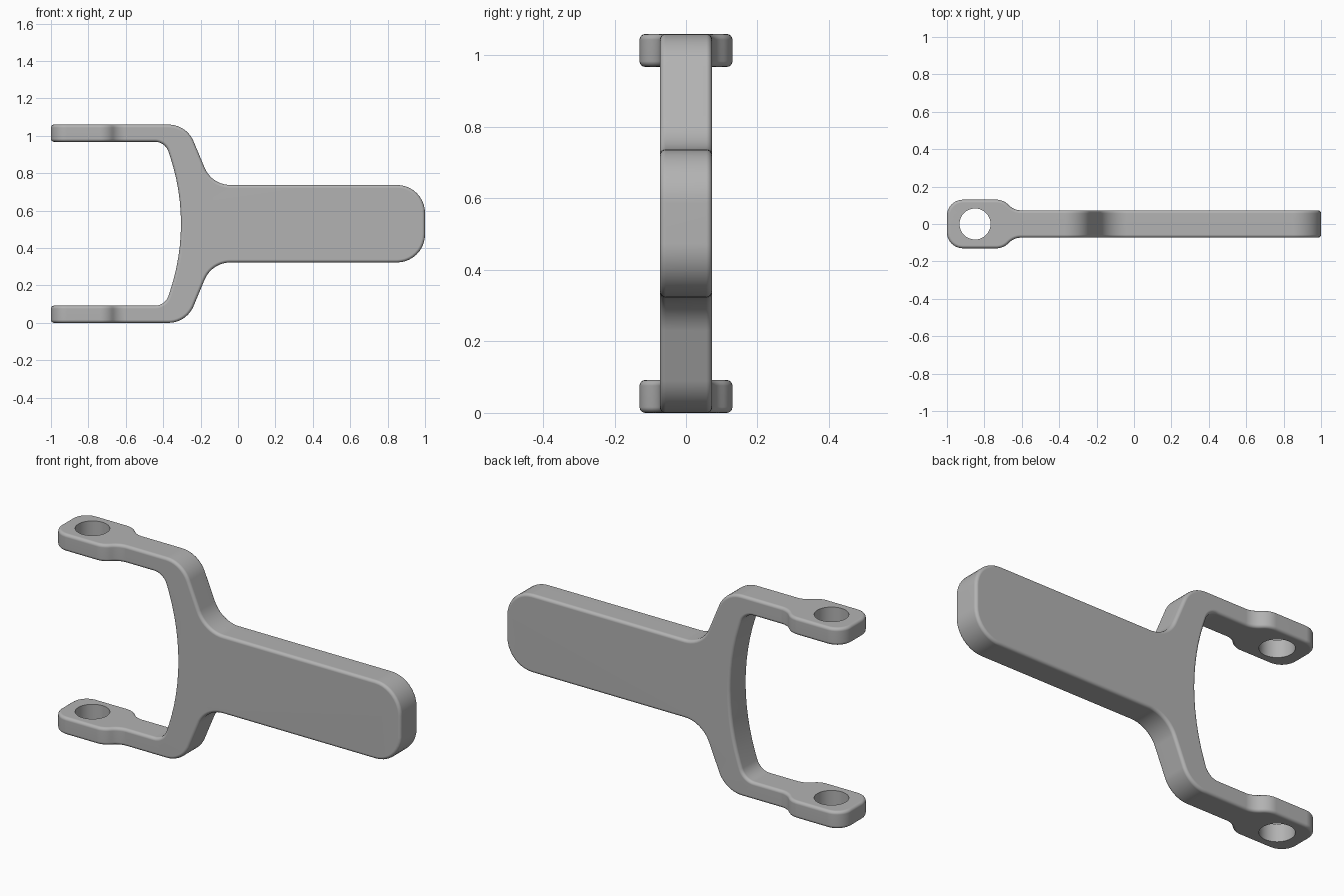
import bpy, bmesh, math
from mathutils import Vector, Matrix

cube = bpy.data.objects.get("Cube")
if cube:
    bpy.data.objects.remove(cube, do_unlink=True)

MID = 0.53  # height of the symmetry plane

grey = bpy.data.materials.new("plain grey")
grey.use_nodes = True
COLOUR = (0.45, 0.45, 0.45, 1)
grey.diffuse_color = COLOUR
grey.node_tree.nodes["Principled BSDF"].inputs["Base Color"].default_value = COLOUR


def rounded(points, steps=10):
    """Round each (a, b, radius) corner of a closed outline with an arc."""
    out = []
    for i, (a, b, r) in enumerate(points):
        p = Vector((a, b))
        if not r:
            out.append(p)
            continue
        u = (Vector(points[i - 1][:2]) - p).normalized()
        v = (Vector(points[(i + 1) % len(points)][:2]) - p).normalized()
        half = u.angle(v) / 2
        centre = p + (u + v).normalized() * r / math.sin(half)
        start = p + u * r / math.tan(half) - centre
        end = p + v * r / math.tan(half) - centre
        sweep = start.angle_signed(end)
        for k in range(steps + 1):
            out.append(centre + Matrix.Rotation(-sweep * k / steps, 2) @ start)
    return out


def prism(name, outline, place, depth):
    """Extrude a flat outline; place maps its 2D points into space."""
    bm = bmesh.new()
    face = bm.faces.new([bm.verts.new(place(p)) for p in outline])
    ext = bmesh.ops.extrude_face_region(bm, geom=[face])
    verts = [g for g in ext["geom"] if isinstance(g, bmesh.types.BMVert)]
    bmesh.ops.translate(bm, verts=verts, vec=depth)
    bmesh.ops.recalc_face_normals(bm, faces=bm.faces)
    mesh = bpy.data.meshes.new(name)
    bm.to_mesh(mesh)
    bm.free()
    obj = bpy.data.objects.new(name, mesh)
    bpy.context.collection.objects.link(obj)
    mesh.materials.append(grey)
    return obj


def boolean(obj, cutter, operation):
    mod = obj.modifiers.new(operation.lower(), "BOOLEAN")
    mod.operation, mod.object, mod.solver = operation, cutter, "EXACT"


def mirrored(half):
    return half + [(a, -b, r) for a, b, r in reversed(half)]


# Side profile: handle, sloping shoulder, arm and curved inner throat
R = 1.14
throat = [(-0.305 - R + math.sqrt(R * R - d * d), d, 0)
          for d in (0.36 - 0.06 * k for k in range(6))]
side = [(1, 0.207, 0.15), (-0.14, 0.207, 0.15), (-0.275, 0.53, 0.145),
        (-1.1, 0.53, 0), (-1.1, 0.438, 0), (-0.39, 0.438, 0.075)]
side_outline = rounded(mirrored(side + throat + [(-0.305, 0.01, 0)]))
fork = prism("fork", side_outline, lambda p: (p.x, -0.2, MID + p.y), (0, 0.4, 0))

# Plan profile: wide eyelet ends narrowing to the arm width
plan = [(-1, 0.13, 0.085), (-0.70, 0.13, 0.09), (-0.64, 0.073, 0.09), (1.1, 0.073, 0)]
plan_cutter = prism("plan_cutter", rounded(mirrored(plan)),
                    lambda p: (p.x, p.y, -0.2), (0, 0, 1.5))

# Pin holes through both eyelets
bpy.ops.mesh.primitive_cylinder_add(vertices=48, radius=0.083, depth=2,
                                    location=(-0.85, 0, MID))
hole_cutter = bpy.context.object
hole_cutter.name = "hole_cutter"
hole_cutter.data.materials.append(grey)

boolean(fork, plan_cutter, "INTERSECT")
bevel = fork.modifiers.new("soft_edges", "BEVEL")
bevel.width, bevel.segments = 0.016, 4
bevel.limit_method, bevel.angle_limit = "ANGLE", math.radians(40)
boolean(fork, hole_cutter, "DIFFERENCE")

# Bake the shape, then shade it smoothly
bpy.ops.object.select_all(action="DESELECT")
fork.select_set(True)
bpy.context.view_layer.objects.active = fork
bpy.ops.object.convert(target="MESH")
for cutter in (plan_cutter, hole_cutter):
    bpy.data.objects.remove(cutter, do_unlink=True)
bpy.ops.object.shade_smooth_by_angle(angle=math.radians(35))
normals = fork.modifiers.new("even_normals", "WEIGHTED_NORMAL")
normals.keep_sharp = True
